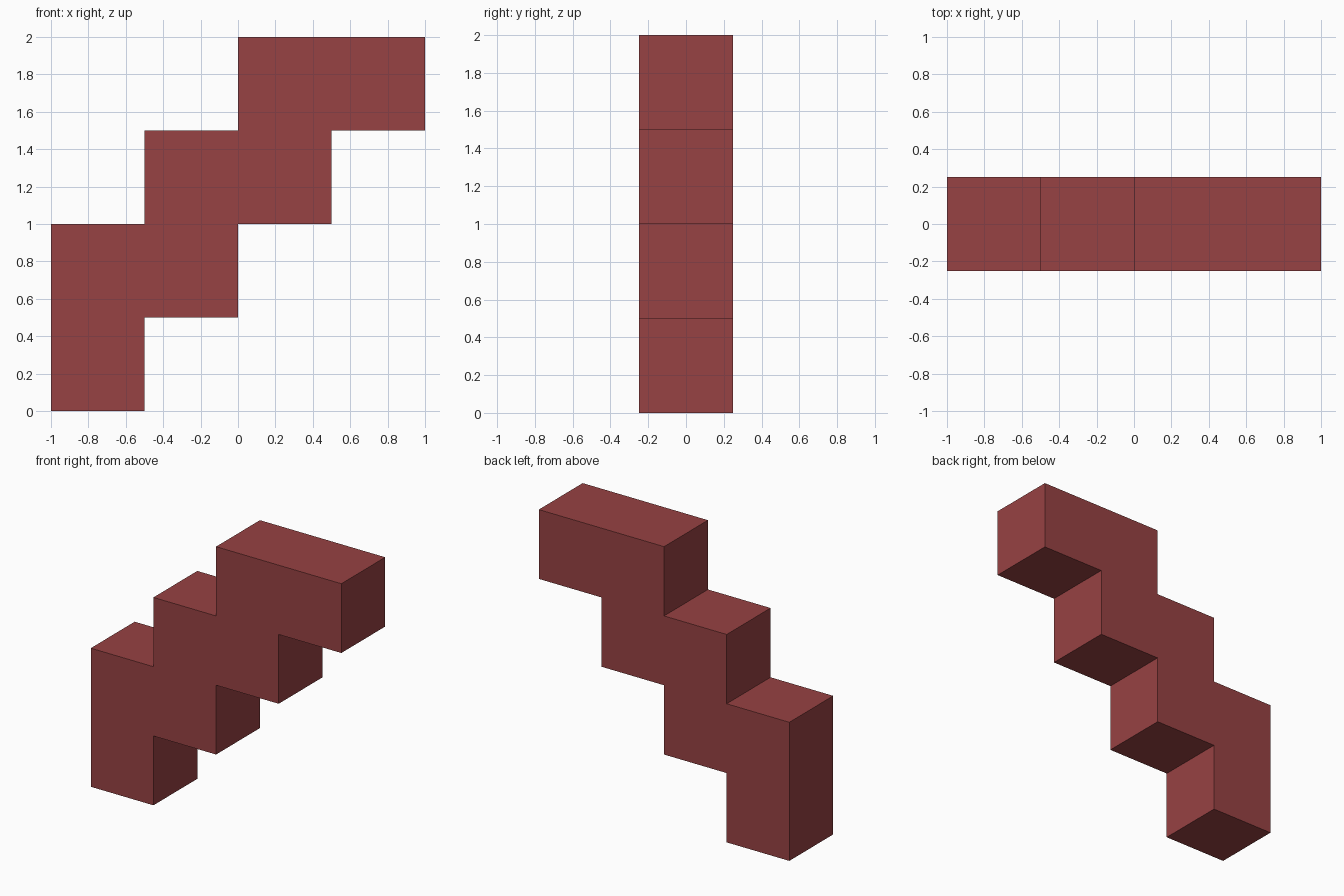
import bpy, bmesh

if "Cube" in bpy.data.objects:
    bpy.data.objects.remove(bpy.data.objects["Cube"])

STEP = 0.5    # tread and riser size
DEPTH = 0.5   # thickness along y

# Colour
red = bpy.data.materials.new("brick_red")
red.diffuse_color = (0.31, 0.054, 0.056, 1)
red.use_nodes = True
red.node_tree.nodes["Principled BSDF"].inputs["Base Color"].default_value = red.diffuse_color

# Stair outline in x, z: lower edge going up, then upper edge coming down
outline = []
for i in range(4):
    x, z = -1 + i * STEP, i * STEP
    outline += [(x, z), (x + STEP, z)]
outline.append((1, 2))
for x, z in ((0, 2), (-0.5, 1.5)):
    outline += [(x, z), (x, z - STEP)]
outline.append((-1, 1))

# Extrude the outline along y
bm = bmesh.new()
face = bm.faces.new([bm.verts.new((x, -DEPTH / 2, z)) for x, z in outline])
ext = bmesh.ops.extrude_face_region(bm, geom=[face], use_keep_orig=True)
moved = [g for g in ext["geom"] if isinstance(g, bmesh.types.BMVert)]
bmesh.ops.translate(bm, verts=moved, vec=(0, DEPTH, 0))
bmesh.ops.recalc_face_normals(bm, faces=bm.faces)

mesh = bpy.data.meshes.new("stair_flight")
bm.to_mesh(mesh)
bm.free()
mesh.materials.append(red)
stairs = bpy.data.objects.new("stair_flight", mesh)
bpy.context.collection.objects.link(stairs)
